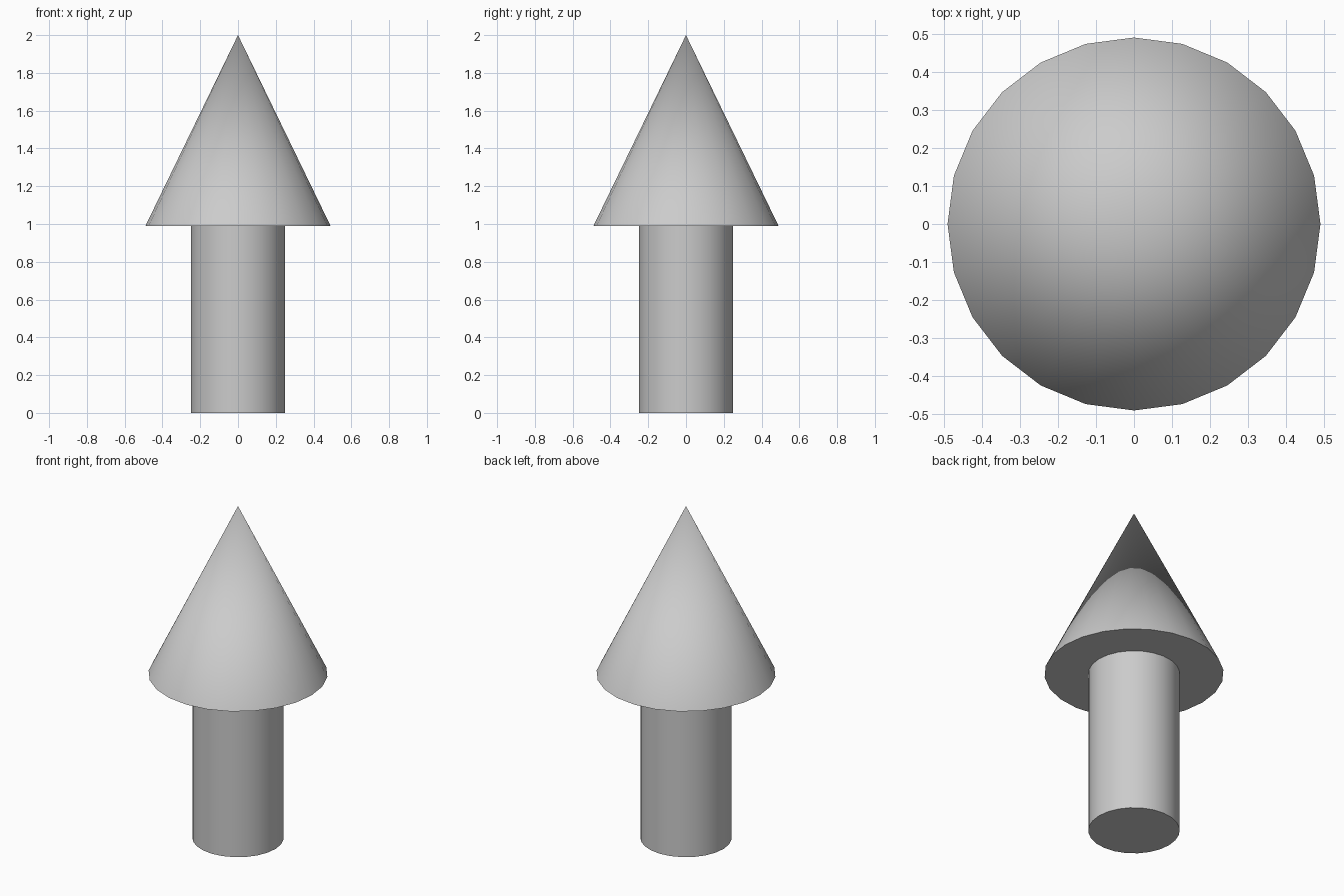
import bpy
import math

if "Cube" in bpy.data.objects:
    bpy.data.objects.remove(bpy.data.objects["Cube"])

SIDES = 24
SHAFT_RADIUS = 0.25
HEAD_RADIUS = 0.49
HEAD_BASE = 0.99
TOP = 2.0


def smooth(obj, name):
    obj.name = name
    bpy.ops.object.shade_smooth_by_angle(angle=math.radians(35))


# Round shaft standing on the ground
bpy.ops.mesh.primitive_cylinder_add(
    vertices=SIDES, radius=SHAFT_RADIUS, depth=HEAD_BASE,
    location=(0, 0, HEAD_BASE / 2))
smooth(bpy.context.object, "arrow_shaft")

# Wide cone head with a flat underside
bpy.ops.mesh.primitive_cone_add(
    vertices=SIDES, radius1=HEAD_RADIUS, radius2=0, depth=TOP - HEAD_BASE,
    location=(0, 0, (TOP + HEAD_BASE) / 2))
smooth(bpy.context.object, "arrow_head")
